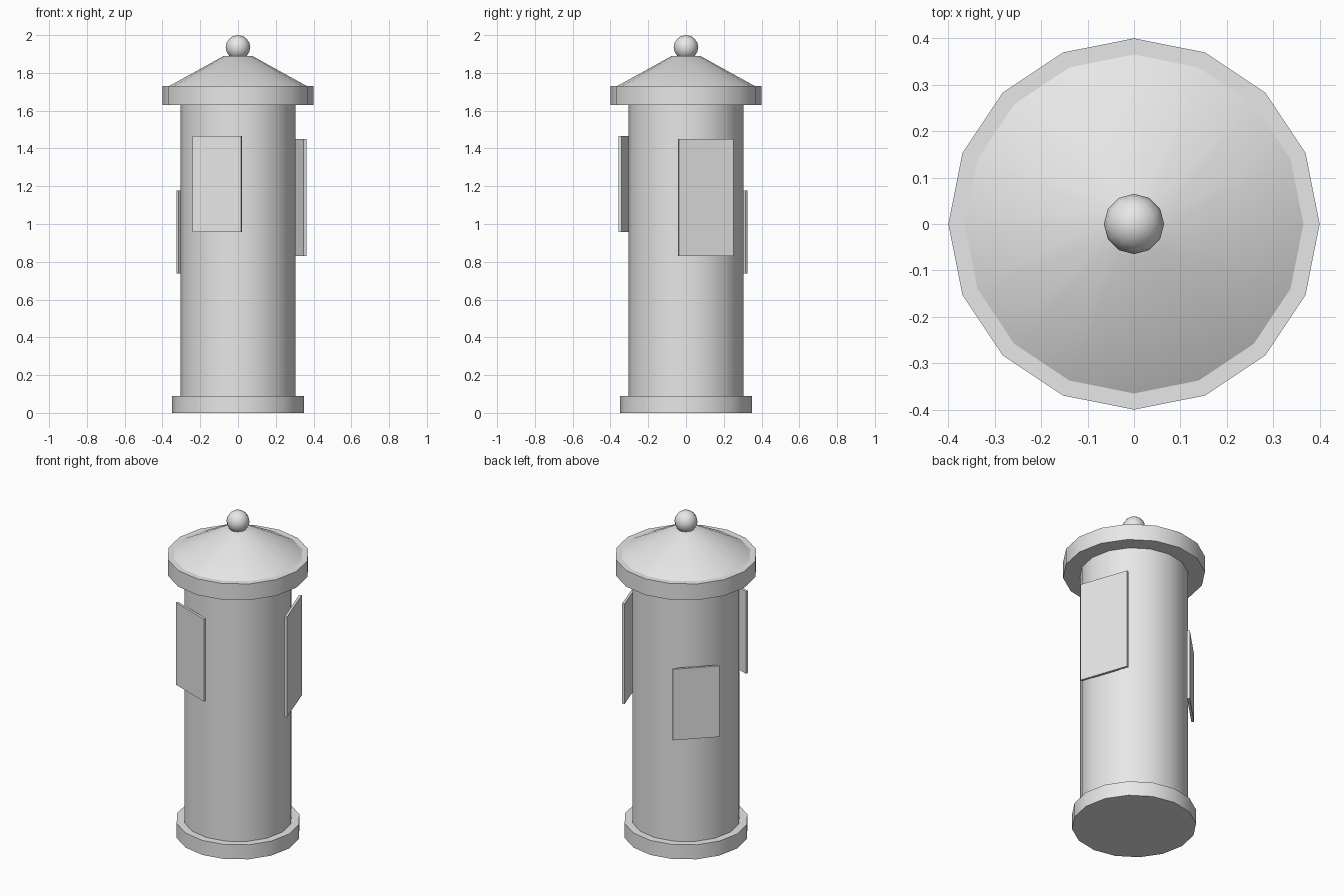
import bpy, bmesh, math
from mathutils import Matrix

cube = bpy.data.objects.get("Cube")
if cube:
    bpy.data.objects.remove(cube, do_unlink=True)

GREY = (0.8, 0.8, 0.8, 1.0)
grey = bpy.data.materials.new("plain_grey")
grey.use_nodes = True
grey.diffuse_color = GREY
grey.node_tree.nodes["Principled BSDF"].inputs["Base Color"].default_value = GREY


def finish(name, bm, smooth=True):
    mesh = bpy.data.meshes.new(name)
    bm.to_mesh(mesh)
    bm.free()
    mesh.materials.append(grey)
    obj = bpy.data.objects.new(name, mesh)
    bpy.context.collection.objects.link(obj)
    if smooth:
        bpy.ops.object.select_all(action='DESELECT')
        obj.select_set(True)
        bpy.context.view_layer.objects.active = obj
        bpy.ops.object.shade_smooth_by_angle(angle=math.radians(31))
    return obj


def drum(name, r_low, r_high, z_low, z_high, sides=16):
    """Upright closed cylinder or truncated cone."""
    bm = bmesh.new()
    bmesh.ops.create_cone(
        bm, cap_ends=True, segments=sides, radius1=r_low, radius2=r_high,
        depth=z_high - z_low,
        matrix=Matrix.Translation((0, 0, (z_low + z_high) / 2)))
    return finish(name, bm)


def poster(name, angle, width, z_low, z_high, dist=0.322, thick=0.015):
    """Flat board tangent to the column, facing outward at an angle from +x."""
    bm = bmesh.new()
    place = (Matrix.Rotation(math.radians(angle), 4, 'Z')
             @ Matrix.Translation((dist, 0, (z_low + z_high) / 2))
             @ Matrix.Diagonal((thick, width, z_high - z_low, 1)))
    bmesh.ops.create_cube(bm, size=1, matrix=place)
    return finish(name, bm, smooth=False)


# Base, column and cap
drum("base", 0.35, 0.35, 0, 0.09)
drum("column", 0.305, 0.305, 0.05, 1.66)
drum("cap_rim", 0.4, 0.4, 1.63, 1.73)
drum("roof", 0.365, 0.075, 1.73, 1.89)

# Finial ball
ball = bmesh.new()
bmesh.ops.create_uvsphere(ball, u_segments=12, v_segments=8, radius=0.065,
                          matrix=Matrix.Translation((0, 0, 1.935)))
finish("finial", ball)

# Posters around the column
poster("front_poster", 250, 0.273, 0.957, 1.467)
poster("side_poster", 19, 0.306, 0.83, 1.45)
poster("back_poster", 135, 0.265, 0.737, 1.177, dist=0.319)
